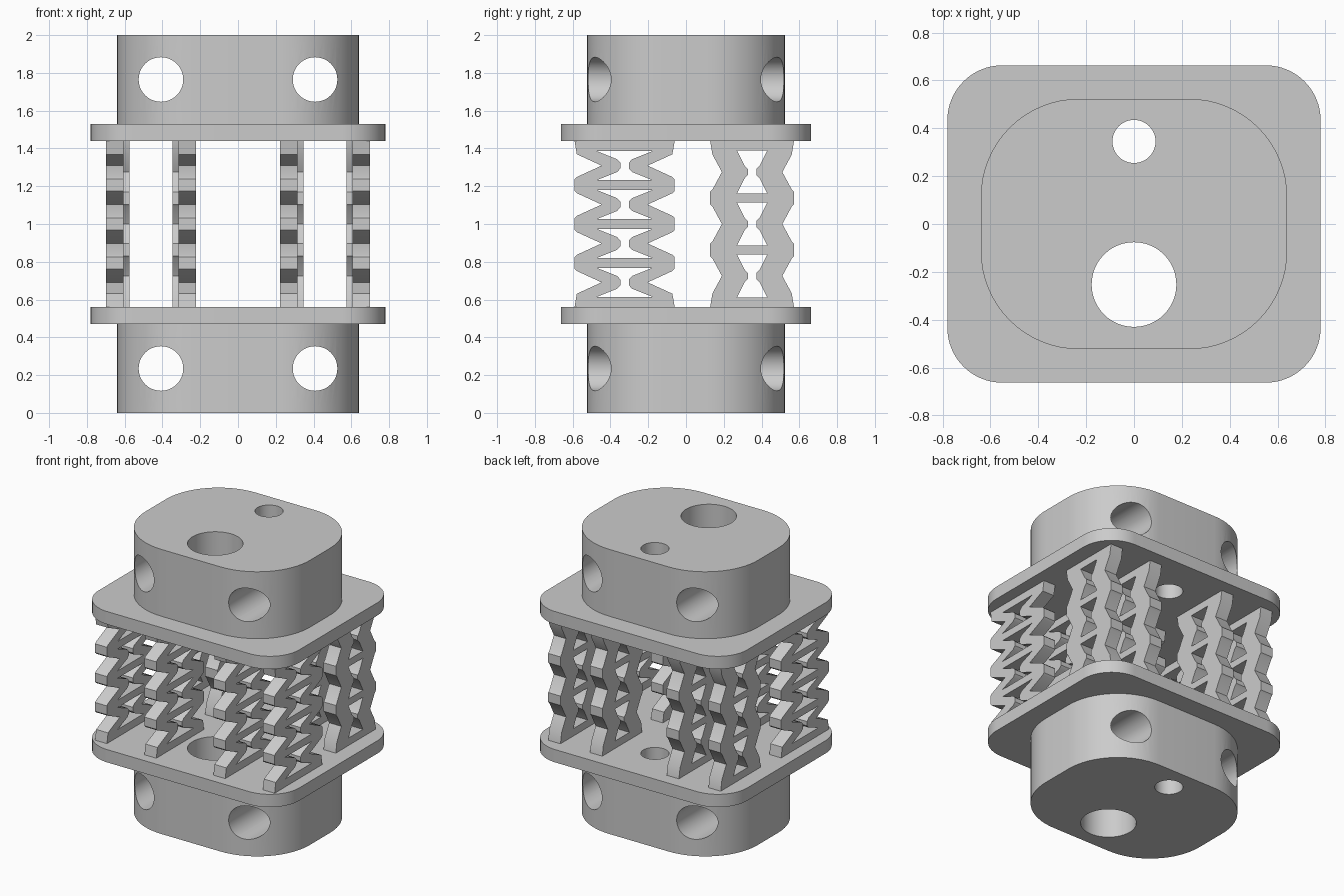
import bpy
import math
from mathutils import Matrix

cube = bpy.data.objects.get("Cube")
if cube:
    bpy.data.objects.remove(cube, do_unlink=True)

grey = bpy.data.materials.new("plain grey")
grey.use_nodes = True
grey.diffuse_color = (0.6, 0.6, 0.6, 1)
grey.node_tree.nodes["Principled BSDF"].inputs["Base Color"].default_value = (0.6, 0.6, 0.6, 1)

# Local profile axes to world: XY profile extruded along X, or along Y
ALONG_X = Matrix(((0, 0, 1, 0), (1, 0, 0, 0), (0, 1, 0, 0), (0, 0, 0, 1)))
ALONG_Y = Matrix.Rotation(math.pi / 2, 4, 'X')


def evaluated_mesh(obj):
    bpy.context.view_layer.update()
    deps = bpy.context.evaluated_depsgraph_get()
    return bpy.data.meshes.new_from_object(obj.evaluated_get(deps))


def extrude(name, loops, depth, matrix):
    """Solid from closed 2D loops; inner loops become holes."""
    curve = bpy.data.curves.new(name, 'CURVE')
    curve.dimensions = '2D'
    curve.fill_mode = 'BOTH'
    curve.extrude = depth / 2
    for loop in loops:
        spline = curve.splines.new('POLY')
        spline.points.add(len(loop) - 1)
        for point, (x, y) in zip(spline.points, loop):
            point.co = (x, y, 0, 1)
        spline.use_cyclic_u = True
    helper = bpy.data.objects.new(name + " helper", curve)
    bpy.context.collection.objects.link(helper)
    mesh = evaluated_mesh(helper)
    bpy.data.objects.remove(helper, do_unlink=True)
    bm = bmesh.new()
    bm.from_mesh(mesh)
    bmesh.ops.remove_doubles(bm, verts=bm.verts, dist=1e-5)
    bmesh.ops.recalc_face_normals(bm, faces=bm.faces)
    bm.to_mesh(mesh)
    bm.free()
    mesh.transform(matrix)
    obj = bpy.data.objects.new(name, mesh)
    bpy.context.collection.objects.link(obj)
    return obj


def finish(obj):
    obj.data.materials.clear()
    obj.data.materials.append(grey)
    bpy.ops.object.select_all(action='DESELECT')
    obj.select_set(True)
    bpy.context.view_layer.objects.active = obj
    bpy.ops.object.shade_smooth_by_angle(angle=math.radians(25))


def circle(cx, cy, r, n=48):
    return [(cx + r * math.cos(2 * math.pi * i / n), cy + r * math.sin(2 * math.pi * i / n))
            for i in range(n)]


def rounded_rect(hx, hy, r, n=16):
    pts = []
    for k, (sx, sy) in enumerate(((1, 1), (-1, 1), (-1, -1), (1, -1))):
        for i in range(n + 1):
            a = math.pi / 2 * (k + i / n)
            pts.append((sx * (hx - r) + r * math.cos(a), sy * (hy - r) + r * math.sin(a)))
    return pts


import bmesh

BOTTOM, TOP = 0.56, 1.44


def lattice(name, x, width, centre, half, cells, pitch, notch, void, tip, void_h, flat):
    """Column of bow-tie cells; measurements are half widths from its centre line."""
    mids = [1 + pitch * (i - (cells - 1) / 2) for i in range(cells)]
    # One side of the outline, from bottom to top
    side = [(half, BOTTOM)]
    for z in mids:
        low, high = z - pitch / 2 + flat, z + pitch / 2 - flat
        if z != mids[0]:
            side.append((half, low - 0.012))
        side += [(half - 0.012, low), (notch, z), (half - 0.012, high)]
        if z != mids[-1]:
            side.append((half, high + 0.012))
    side.append((half, TOP))
    loops = [side + [(-y, z) for y, z in reversed(side)]]
    # Pinched openings with blunt tips
    for z in mids:
        right = [(void, -void_h), (tip + 0.022, -0.034), (tip + 0.004, -0.015),
                 (tip + 0.004, 0.015), (tip + 0.022, 0.034), (void, void_h)]
        right = [(y, z + h) for y, h in right]
        loops.append(right + [(-y, h) for y, h in reversed(right)])
    loops = [[(centre + y, z) for y, z in loop] for loop in loops]
    finish(extrude(name, loops, width, Matrix.Translation((x, 0, 0)) @ ALONG_X))


# End blocks and plates, pierced by two vertical bores
bores = [circle(0, -0.253, 0.177), circle(0, 0.345, 0.09)]
for level, block_z, plate_z in (("lower", 0.235, 0.515), ("upper", 1.765, 1.485)):
    plate = extrude(level + "_plate", [rounded_rect(0.78, 0.663, 0.23)] + bores, 0.09,
                    Matrix.Translation((0, 0, plate_z)))
    finish(plate)
    block = extrude(level + "_block", [rounded_rect(0.64, 0.523, 0.41)] + bores, 0.47,
                    Matrix.Translation((0, 0, block_z)))
    # Horizontal through holes
    for x in (-0.408, 0.408):
        cutter = extrude("hole_cutter", [circle(0, 0, 0.118)], 2,
                         Matrix.Translation((x, 0, block_z)) @ ALONG_Y)
        cutter.hide_render = True
        cut = block.modifiers.new("hole", 'BOOLEAN')
        cut.operation = 'DIFFERENCE'
        cut.solver = 'EXACT'
        cut.object = cutter
        mesh = evaluated_mesh(block)
        block.modifiers.clear()
        block.data = mesh
        bpy.data.objects.remove(cutter, do_unlink=True)
    finish(block)

# Lattice springs between the plates
for label, s in (("left", 1), ("right", -1)):
    for place, front_x, rear_x in (("outer", 0.652, 0.623), ("inner", 0.268, 0.298)):
        lattice(f"front_{place}_{label}_spring", s * front_x, 0.092, -0.325, 0.265, 4, 0.206,
                0.122, 0.148, 0.018, 0.077, 0.043)
        lattice(f"rear_{place}_{label}_spring", s * rear_x, 0.095, 0.35, 0.222, 3, 0.275,
                0.16, 0.08, 0.018, 0.113, 0.045)
